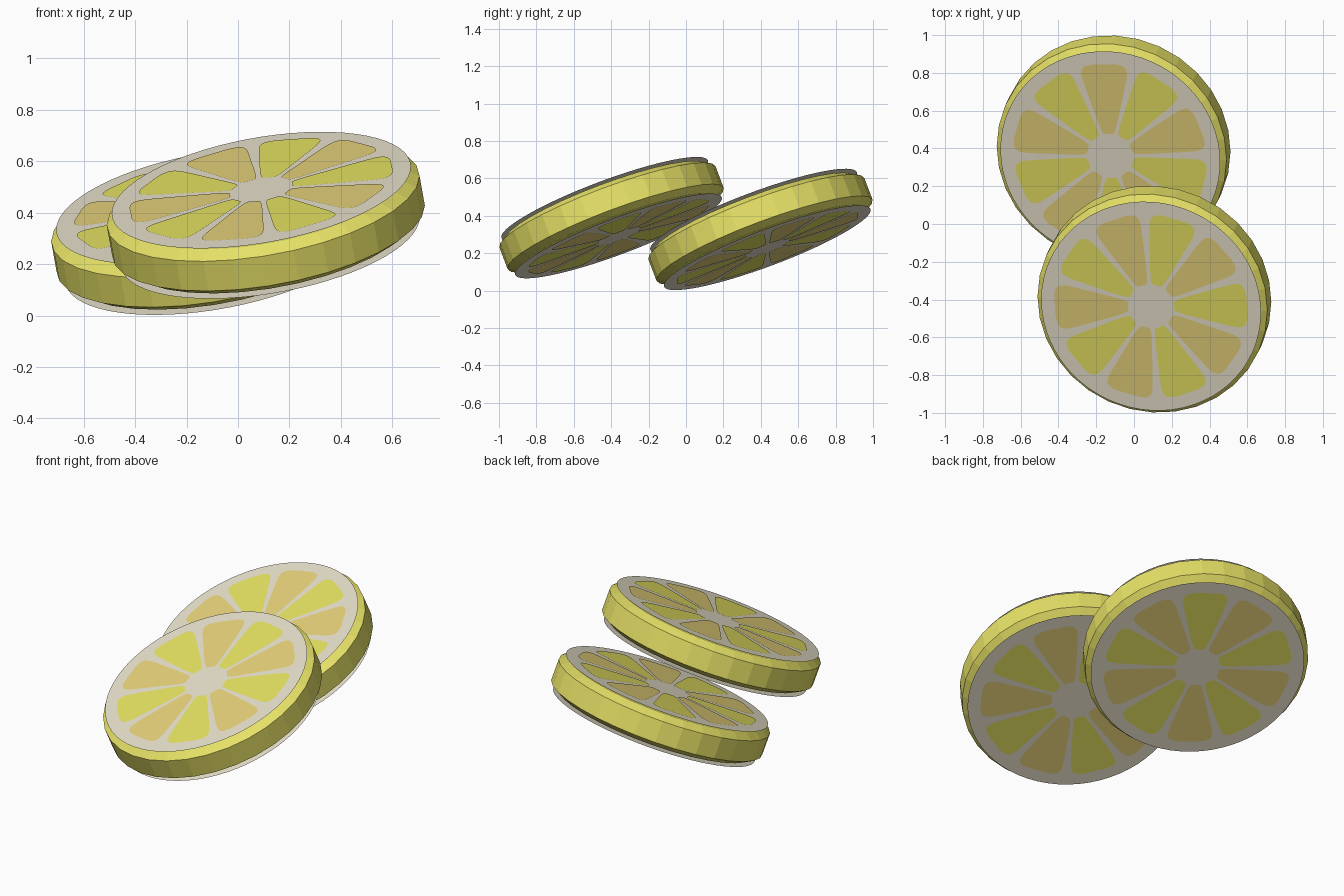
import bpy, bmesh, math
from mathutils import Vector, Matrix

if "Cube" in bpy.data.objects:
    bpy.data.objects.remove(bpy.data.objects["Cube"])


def material(name, rgb):
    m = bpy.data.materials.new(name)
    m.diffuse_color = (*rgb, 1)
    m.use_nodes = True
    m.node_tree.nodes["Principled BSDF"].inputs["Base Color"].default_value = m.diffuse_color
    return m


PEEL = material("peel yellow", (0.82, 0.78, 0.14))
PITH = material("pith cream", (0.79, 0.74, 0.59))
YELLOW = material("pulp yellow", (0.78, 0.75, 0.12))
AMBER = material("pulp amber", (0.78, 0.63, 0.19))

DISC_R, DISC_H = 0.59, 0.106
# rim profile (radius, height): wall with a chamfer above and below
RIM = [(0.568, -0.093), (0.617, -0.0625), (0.617, 0.0625), (0.568, 0.093)]


def finish(bm, name, mats, matrix):
    me = bpy.data.meshes.new(name)
    bm.to_mesh(me)
    bm.free()
    for m in mats:
        me.materials.append(m)
    ob = bpy.data.objects.new(name, me)
    ob.matrix_world = matrix
    bpy.context.collection.objects.link(ob)
    return ob


def ring(bm, r, z, n):
    return [bm.verts.new((r * math.cos(2 * math.pi * i / n),
                          r * math.sin(2 * math.pi * i / n), z)) for i in range(n)]


def make_rim(name, matrix, n=32):
    bm = bmesh.new()
    rings = [ring(bm, r, z, n) for r, z in RIM]
    for a, b in zip(rings, rings[1:]):
        for i in range(n):
            j = (i + 1) % n
            bm.faces.new((a[i], a[j], b[j], b[i]))
    bm.faces.new(rings[0][::-1])
    bm.faces.new(rings[-1])
    finish(bm, name, [PEEL], matrix)


def spow(v, p=0.3):
    return math.copysign(abs(v) ** p, v)


def make_pith(name, matrix, side):
    # thin disc sitting just clear of the rim
    bm = bmesh.new()
    vs = ring(bm, DISC_R, side * DISC_H, 64)
    bm.faces.new(vs if side > 0 else vs[::-1])
    finish(bm, name, [PITH], matrix)


def make_pulp(name, matrix, side, start, first):
    # ten rounded wedges in alternating colours
    bm = bmesh.new()
    half = math.radians(15.3)
    for k in range(10):
        mid = math.radians(start + 36 * k)
        vs = []
        for i in range(48):
            t = 2 * math.pi * (i + 0.5) / 48
            a = mid + half * spow(math.sin(t))
            r = 0.322 + 0.198 * spow(math.cos(t))
            vs.append(bm.verts.new((r * math.cos(a), r * math.sin(a),
                                    side * (DISC_H + 0.003))))
        f = bm.faces.new(vs if side > 0 else vs[::-1])
        f.material_index = (k + first) % 2
    finish(bm, name, [YELLOW, AMBER], matrix)


# shared tilt of both slices
nrm = Vector((-0.165, -0.347, 0.923)).normalized()
ex = (Vector((1, 0, 0)) - nrm * nrm.x).normalized()
ey = nrm.cross(ex)
tilt = Matrix((ex, ey, nrm)).transposed().to_4x4()

for label, centre, start, first in (
        ("front", (0.108, -0.398, 0.39), 4, 0),
        ("back", (-0.108, 0.398, 0.327), 22, 1)):
    mat = Matrix.Translation(centre) @ tilt
    make_rim(label + "_slice_rim", mat)
    for side, word in ((1, "top"), (-1, "bottom")):
        make_pith(f"{label}_slice_{word}_pith", mat, side)
        make_pulp(f"{label}_slice_{word}_pulp", mat, side, start, first)
